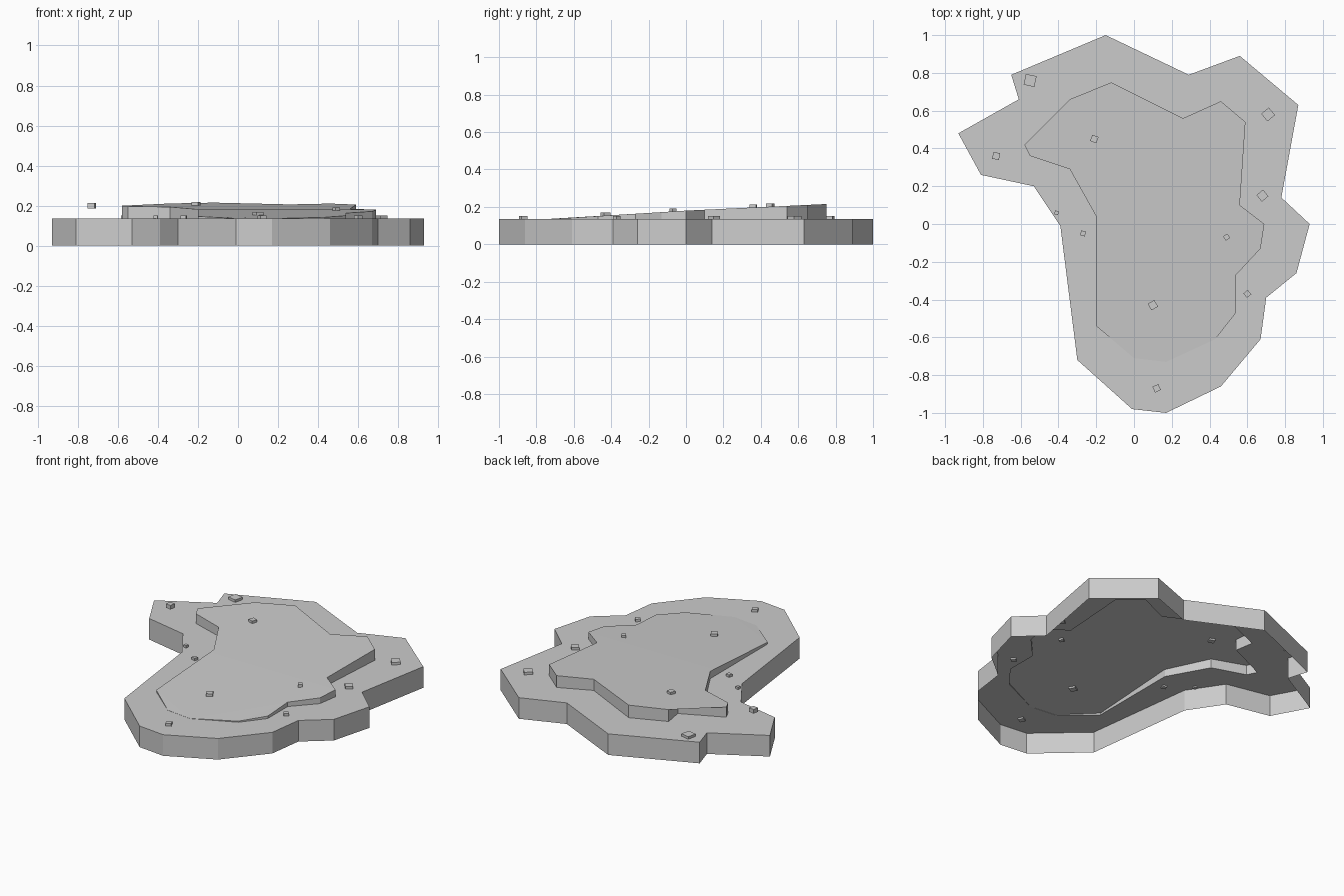
import bpy
import bmesh
from math import radians
from mathutils import Matrix, Vector

if "Cube" in bpy.data.objects:
    bpy.data.objects.remove(bpy.data.objects["Cube"], do_unlink=True)

GROUND = 0.135

# Outlines, counter-clockwise, with matching corners
COAST = [(-.15, 1), (-.65, .79), (-.61, .66), (-.93, .48), (-.81, .26),
         (-.53, .2), (-.39, -.01), (-.3, -.72), (-.01, -.98), (.17, -1),
         (.46, -.86), (.67, -.61), (.7, -.39), (.86, -.26), (.93, 0),
         (.78, .14), (.87, .63), (.56, .89), (.29, .79)]
PLATEAU = [(-.12, .75), (-.34, .66), (-.32, .54), (-.58, .42), (-.55, .36),
           (-.34, .29), (-.2, .04), (-.2, -.54), (0, -.71), (.17, -.73),
           (.43, -.61), (.54, -.47), (.54, -.27), (.67, -.13), (.69, 0),
           (.56, .1), (.59, .54), (.46, .65), (.26, .56)]


def plateau_height(y):
    """Height of the gently sloping upper level."""
    return max(0.18 + y * (0.062 if y < 0 else 0.047), GROUND + 0.001)


stone_grey = bpy.data.materials.new("stone_grey")
stone_grey.use_nodes = True
colour = (0.6, 0.6, 0.6, 1)
stone_grey.diffuse_color = colour
stone_grey.node_tree.nodes["Principled BSDF"].inputs["Base Color"].default_value = colour


def make_object(name, bm):
    mesh = bpy.data.meshes.new(name)
    bm.to_mesh(mesh)
    bm.free()
    mesh.materials.append(stone_grey)
    obj = bpy.data.objects.new(name, mesh)
    bpy.context.collection.objects.link(obj)
    return obj


def ring(bm, outline, z):
    return [bm.verts.new((x, y, z)) for x, y in outline]


def bridge(bm, lower, upper):
    count = len(lower)
    for i in range(count):
        j = (i + 1) % count
        bm.faces.new((lower[i], lower[j], upper[j], upper[i]))


# Open-bottomed base: outer wall and flat ledge around the plateau
bm = bmesh.new()
foot = ring(bm, COAST, 0)
rim = ring(bm, COAST, GROUND)
ledge = ring(bm, PLATEAU, GROUND)
bridge(bm, foot, rim)
bridge(bm, rim, ledge)
make_object("ground_base", bm)

# Plateau: steep wall and a top that slopes down to the front
bm = bmesh.new()
lower = ring(bm, PLATEAU, GROUND)
upper = ring(bm, PLATEAU, GROUND + 1)
bridge(bm, lower, upper)
top = bm.faces.new(upper)
bmesh.ops.triangulate(bm, faces=[top])
bmesh.ops.bisect_plane(bm, geom=bm.verts[:] + bm.edges[:] + bm.faces[:],
                       plane_co=(0, 0, 0), plane_no=(0, 1, 0), dist=1e-4)
for v in bm.verts:
    if v.co.z > GROUND + 0.5:
        v.co.z = plateau_height(v.co.y)
make_object("plateau", bm)

# Loose rocks, half sunk: x, y, width, turn in degrees, on the plateau or ledge
ROCKS = [(-.55, .76, .058, -12, False), (.71, .58, .052, 40, False),
         (.68, .15, .045, 40, False), (-.21, .45, .035, -20, True),
         (-.41, .06, .02, -10, False), (-.27, -.05, .026, -15, False),
         (.49, -.07, .027, 35, True), (.6, -.37, .03, 40, False),
         (.1, -.43, .04, 30, True), (.12, -.87, .034, 25, False),
         (-.73, .36, .036, -10, True)]

for x, y, width, turn, raised in ROCKS:
    z = plateau_height(y) if raised else GROUND
    bm = bmesh.new()
    bmesh.ops.create_cube(bm, size=1)
    shape = (Matrix.Translation(Vector((x, y, z + 0.003)))
             @ Matrix.Rotation(radians(turn), 4, 'Z')
             @ Matrix.Diagonal((width, width, 0.026, 1)))
    bm.transform(shape)
    make_object("rock", bm)
